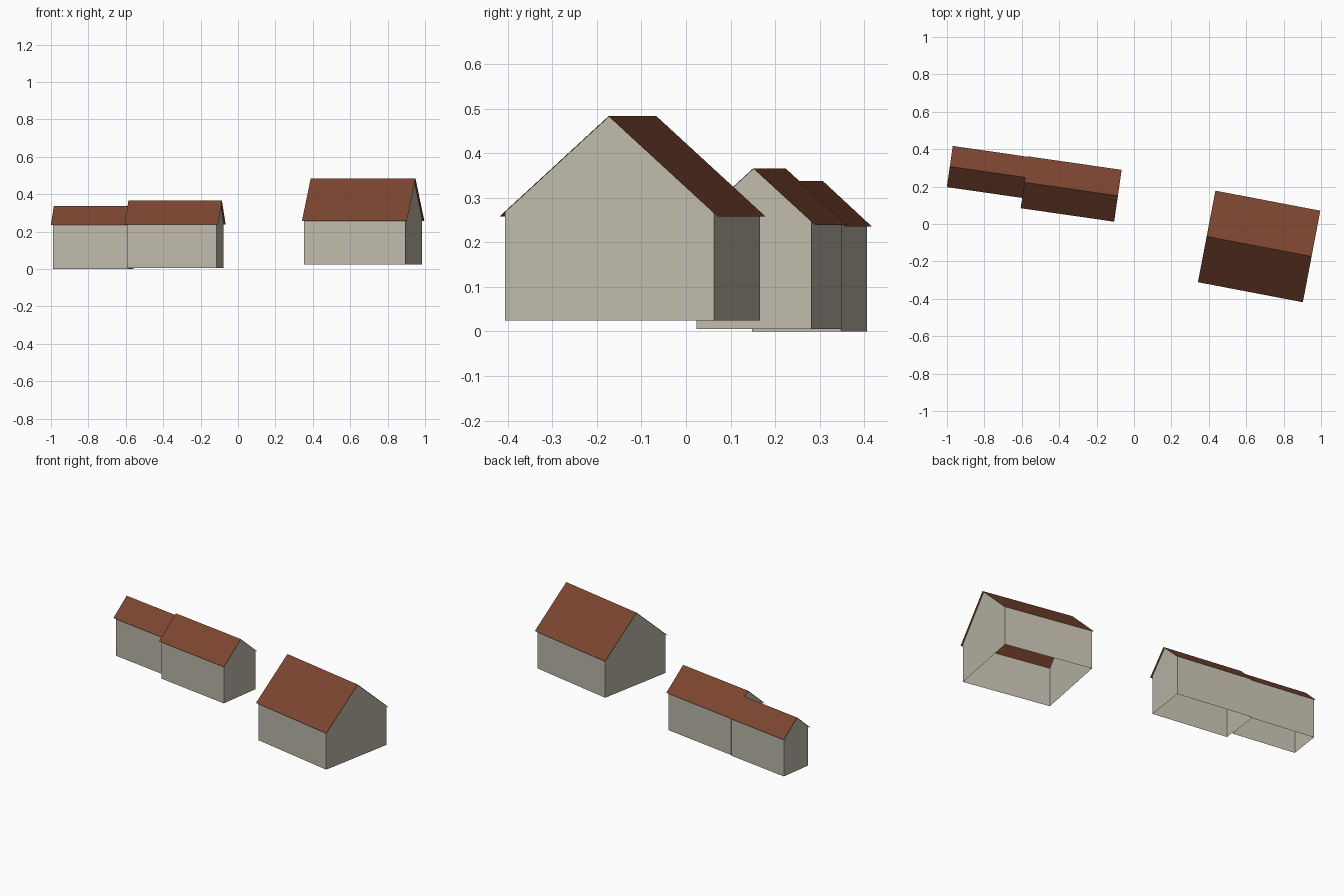
import bpy
import bmesh
from math import radians
from mathutils import Matrix

cube = bpy.data.objects.get("Cube")
if cube:
    bpy.data.objects.remove(cube, do_unlink=True)


def make_material(name, rgb):
    mat = bpy.data.materials.new(name)
    mat.use_nodes = True
    mat.diffuse_color = (*rgb, 1)
    mat.node_tree.nodes["Principled BSDF"].inputs["Base Color"].default_value = (*rgb, 1)
    return mat


plaster = make_material("warm grey plaster", (0.52, 0.49, 0.41))
tiles = make_material("red brown tiles", (0.205, 0.061, 0.03))


def add_sheet(name, rings, caps, mat, placement):
    """Skin two matching profiles; optionally close both ends with a face."""
    bm = bmesh.new()
    a, b = [[bm.verts.new(p) for p in ring] for ring in rings]
    last = len(a) - 1
    if caps:
        # walls: two gables and two long sides, open at the bottom and top
        bm.faces.new(a[::-1])
        bm.faces.new(b)
        bm.faces.new((a[0], a[1], b[1], b[0]))
        bm.faces.new((a[last - 1], a[last], b[last], b[last - 1]))
    else:
        # roof: one sloping sheet per side
        for i in range(last):
            bm.faces.new((a[i], b[i], b[i + 1], a[i + 1]))
    bmesh.ops.recalc_face_normals(bm, faces=bm.faces)
    if not caps and bm.faces[:][0].normal.z < 0:
        bmesh.ops.reverse_faces(bm, faces=bm.faces[:])
    bm.transform(placement)
    mesh = bpy.data.meshes.new(name)
    bm.to_mesh(mesh)
    bm.free()
    mesh.materials.append(mat)
    bpy.context.collection.objects.link(bpy.data.objects.new(name, mesh))


def add_house(name, centre, angle, length, width, base, eave, ridge, overhang=0.01):
    placement = Matrix.Translation((*centre, 0)) @ Matrix.Rotation(radians(angle), 4, "Z")
    hl, hw = length / 2, width / 2
    rl, rw = hl + overhang, hw + overhang
    wall_top = ridge - (ridge - eave) * hw / rw
    gable = [(-hw, base), (-hw, wall_top), (0, ridge), (hw, wall_top), (hw, base)]
    slopes = [(-rw, eave), (0, ridge), (rw, eave)]
    add_sheet(name + "_walls", [[(x, y, z) for y, z in gable] for x in (-hl, hl)],
              True, plaster, placement)
    add_sheet(name + "_roof", [[(x, y, z) for y, z in slopes] for x in (-rl, rl)],
              False, tiles, placement)


# Detached house, then the long house with its lower annex
add_house("large_house", (0.669, -0.12), -10.8, 0.551, 0.478, 0.025, 0.258, 0.483)
add_house("long_house", (-0.336, 0.187), -8.2, 0.485, 0.26, 0.005, 0.239, 0.366)
add_house("annex", (-0.774, 0.277), -8.2, 0.406, 0.202, 0.0, 0.235, 0.337)
